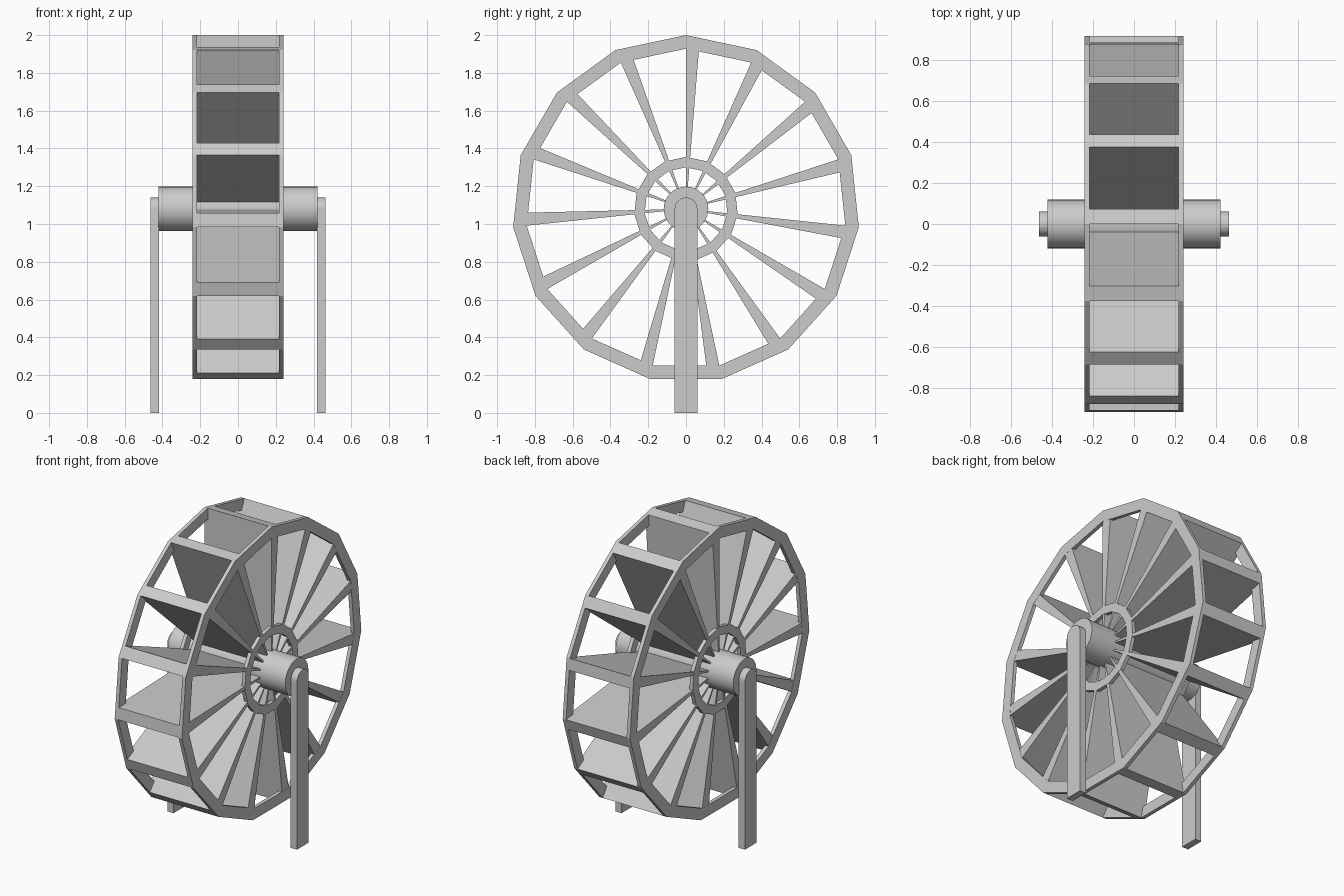
import bpy, math
from mathutils import Vector

if "Cube" in bpy.data.objects:
    bpy.data.objects.remove(bpy.data.objects["Cube"])

N, CZ, R = 15, 1.08, 0.92      # wheel sides, axle height, outer radius
HALF_W, RIM_T = 0.24, 0.024    # wheel half width, rim thickness along x


def vert(k, r):
    a = math.radians(90 - 360 / N * k)
    return Vector((r * math.cos(a), r * math.sin(a)))


def make(name, verts, faces):
    me = bpy.data.meshes.new(name)
    me.from_pydata(verts, [], faces)
    me.update()
    ob = bpy.data.objects.new(name, me)
    bpy.context.collection.objects.link(ob)
    return ob


def extrude(name, profile, x0, x1):
    """Extrude a counter-clockwise (y, z) profile, relative to the axle, along x."""
    n = len(profile)
    verts = [(x, p[0], CZ + p[1]) for x in (x0, x1) for p in profile]
    faces = [list(range(n))[::-1], list(range(n, 2 * n))]
    faces += [(i, (i + 1) % n, n + (i + 1) % n, n + i) for i in range(n)]
    return make(name, verts, faces)


def ring(name, r_out, r_in, x0, x1):
    """Flat-sided ring with a rectangular cross-section."""
    section = [(x0, r_in), (x0, r_out), (x1, r_out), (x1, r_in)]
    verts = []
    for k in range(N):
        for x, r in section:
            p = vert(k, r)
            verts.append((x, p.x, CZ + p.y))
    faces = []
    for k in range(N):
        a, b = 4 * k, 4 * ((k + 1) % N)
        for j in range(4):
            m = (j + 1) % 4
            faces.append((a + j, a + m, b + m, b + j))
    return make(name, verts, faces)


# Outer rims and small inner rings on both sides
for side, x0, x1 in (("left", -HALF_W, -HALF_W + RIM_T),
                     ("right", HALF_W - RIM_T, HALF_W)):
    ring(side + "_outer_rim", R, 0.848, x0, x1)
    ring(side + "_inner_ring", 0.275, 0.22, x0, x1)

# Tapered paddles running from the hub to the rim
for k in range(N):
    a = vert(k, R)
    b = a + (vert(k + 1, R) - a).normalized() * 0.075
    inner = 0.11 / R
    extrude(f"paddle_{k + 1}", [a * inner, b * inner, b, a],
            -HALF_W + 0.001, HALF_W - 0.001)

# Hub drum
bpy.ops.mesh.primitive_cylinder_add(vertices=32, radius=0.118, depth=0.84,
                                    location=(0, 0, CZ),
                                    rotation=(0, math.pi / 2, 0))
hub = bpy.context.object
hub.name = "hub"
bpy.ops.object.shade_smooth_by_angle(angle=math.radians(30))

# Round-topped support posts
post = [(-0.06, -CZ), (0.06, -CZ)]
post += [(0.06 * math.cos(math.pi * i / 16), 0.06 * math.sin(math.pi * i / 16))
         for i in range(17)]
extrude("right_post", post, 0.418, 0.463)
extrude("left_post", post, -0.463, -0.418)
